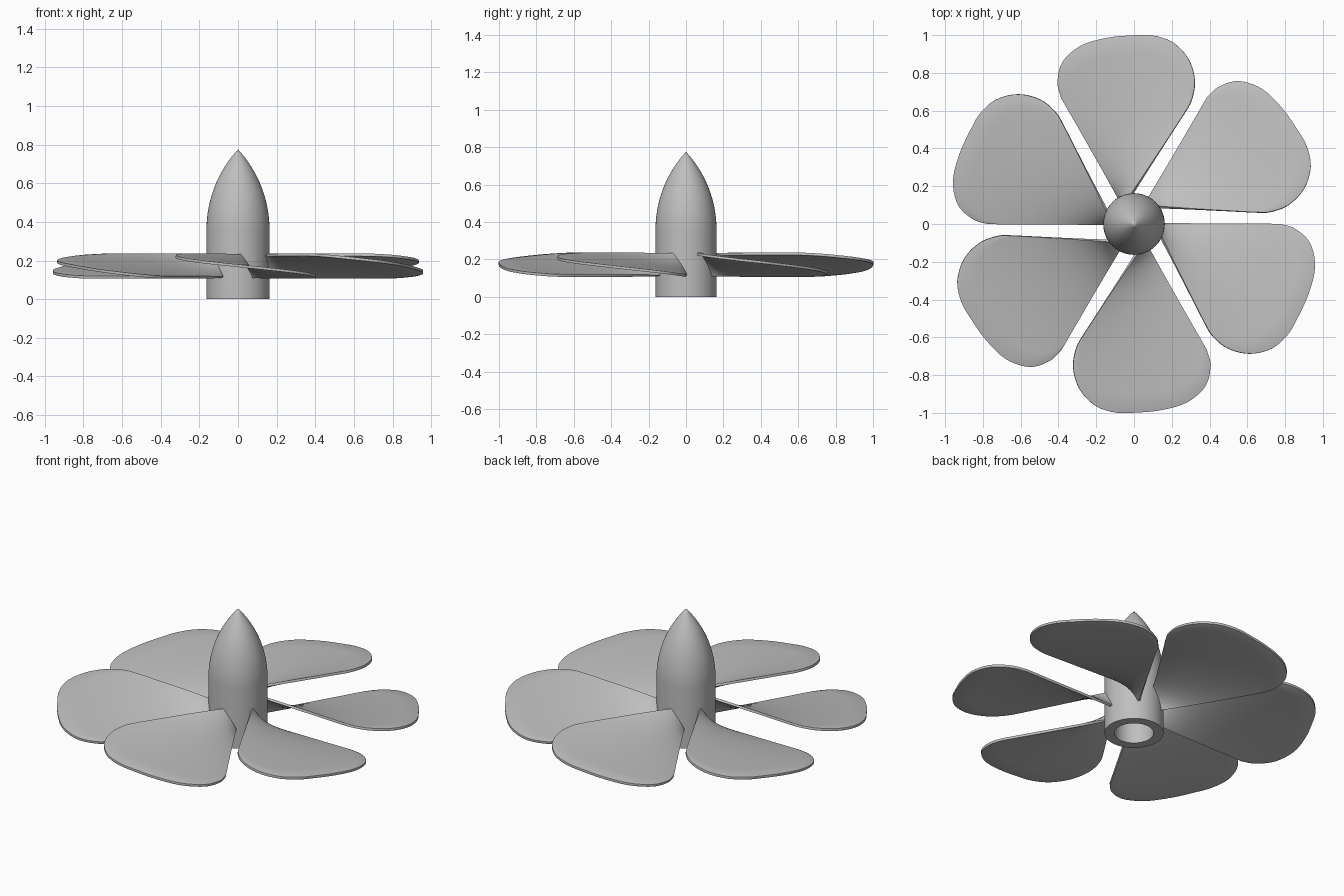
import bpy
import bmesh
import math
from mathutils import Vector, Matrix

if "Cube" in bpy.data.objects:
    bpy.data.objects.remove(bpy.data.objects["Cube"], do_unlink=True)

GREY = (0.52, 0.52, 0.52, 1.0)
grey = bpy.data.materials.new("plain grey")
grey.use_nodes = True
grey.diffuse_color = GREY
grey.node_tree.nodes["Principled BSDF"].inputs["Base Color"].default_value = GREY

HUB_R, SHOULDER, TOP = 0.163, 0.36, 0.775
BORE_R, BORE_TOP = 0.108, 0.40
LOW, HIGH = 0.113, 0.229      # heights of the two blade edges
ROOT_Y = 0.135


def add_object(name, bm):
    bmesh.ops.recalc_face_normals(bm, faces=bm.faces)
    mesh = bpy.data.meshes.new(name)
    bm.to_mesh(mesh)
    bm.free()
    mesh.materials.append(grey)
    obj = bpy.data.objects.new(name, mesh)
    bpy.context.collection.objects.link(obj)
    return obj


def smooth(obj):
    bpy.ops.object.select_all(action="DESELECT")
    obj.select_set(True)
    bpy.context.view_layer.objects.active = obj
    bpy.ops.object.shade_smooth_by_angle(angle=math.radians(35))


# Hub: bored cylinder with a pointed ogive nose, spun from one profile
def make_hub():
    length = TOP - SHOULDER
    arc_r = (length ** 2 + HUB_R ** 2) / (2 * HUB_R)
    profile = [(0, BORE_TOP), (BORE_R, BORE_TOP), (BORE_R, 0), (HUB_R, 0)]
    steps = 20
    for i in range(steps + 1):
        h = length * i / steps
        r = math.sqrt(arc_r ** 2 - h ** 2) - arc_r + HUB_R
        profile.append((max(r, 0), SHOULDER + h))
    bm = bmesh.new()
    verts = [bm.verts.new((r, 0, z)) for r, z in profile]
    edges = [bm.edges.new(pair) for pair in zip(verts, verts[1:])]
    bmesh.ops.spin(bm, geom=verts + edges, cent=(0, 0, 0), axis=(0, 0, 1),
                   angle=math.tau, steps=72, use_duplicate=False)
    bmesh.ops.remove_doubles(bm, verts=bm.verts, dist=0.0001)
    smooth(add_object("hub", bm))


# Blade: spokes fan out from the root to a rounded rim on a twisted surface
def edge_x(y):
    """Straight low and high edges of the blade at distance y."""
    return -0.577 * y, -0.01 + 0.652 * (y - 0.16)


def spline(points, steps):
    pts = [Vector(p) for p in points]
    pts = [2 * pts[0] - pts[1]] + pts + [2 * pts[-1] - pts[-2]]
    out = []
    for a, b, c, d in zip(pts, pts[1:], pts[2:], pts[3:]):
        for i in range(steps):
            t = i / steps
            out.append(0.5 * (2 * b + (c - a) * t + (2 * a - 5 * b + 4 * c - d) * t ** 2
                              + (3 * b - a - 3 * c + d) * t ** 3))
    return out + [pts[-2]]


RIM = [(-0.385, 0.667), (-0.404, 0.75), (-0.378, 0.858), (-0.28, 0.945),
       (-0.14, 0.986), (0, 0.999), (0.1, 0.998), (0.205, 0.962),
       (0.288, 0.875), (0.322, 0.76), (0.305, 0.655), (0.264, 0.58)]


def make_blade(name, turn):
    bm = bmesh.new()
    rows = []
    rings = 12
    for rim in spline(RIM, 5):
        left, right = edge_x(rim.y)
        u = min(max((rim.x - left) / (right - left), 0), 1)
        left, right = edge_x(ROOT_Y)
        root = Vector((left + (right - left) * u, ROOT_Y))
        z = LOW + (HIGH - LOW) * u
        spoke = [root.lerp(rim, (i / rings) ** 1.4) for i in range(rings + 1)]
        rows.append([bm.verts.new((p.x, p.y, z)) for p in spoke])
    for a, b in zip(rows, rows[1:]):
        for i in range(rings):
            bm.faces.new((a[i], b[i], b[i + 1], a[i + 1]))
    bm.transform(Matrix.Rotation(turn, 4, "Z"))
    obj = add_object(name, bm)
    thick = obj.modifiers.new("thickness", "SOLIDIFY")
    thick.thickness = 0.014
    thick.offset = 0
    soft = obj.modifiers.new("soft rim", "BEVEL")
    soft.width = 0.003
    soft.segments = 2
    soft.limit_method = "ANGLE"
    soft.angle_limit = math.radians(50)
    smooth(obj)


make_hub()
for k in range(6):
    make_blade(f"blade_{k + 1}", k * math.tau / 6)
